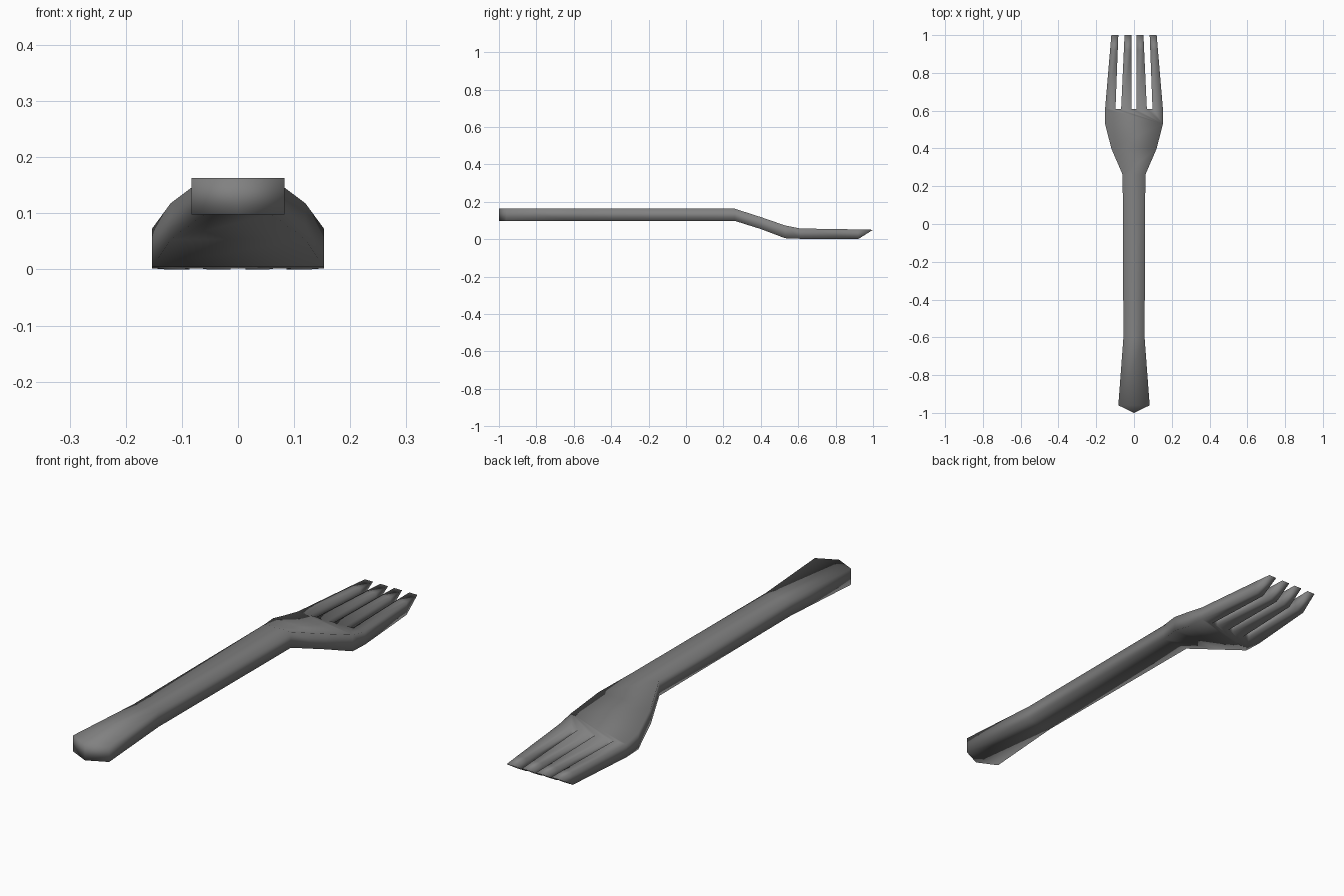
import bpy
import bmesh

cube = bpy.data.objects.get("Cube")
if cube:
    bpy.data.objects.remove(cube, do_unlink=True)

steel = bpy.data.materials.new("grey_steel")
steel.use_nodes = True
grey = (0.22, 0.22, 0.22, 1)
steel.diffuse_color = grey
steel.node_tree.nodes["Principled BSDF"].inputs["Base Color"].default_value = grey

bm = bmesh.new()
top_faces, partner = [], {}


def point(x, y, bottom, top):
    """Make a top vertex and remember the one below it."""
    v = bm.verts.new((x, y, top))
    partner[v] = bm.verts.new((x, y, bottom))
    return v


def plate(corners):
    """Make matching top and bottom faces."""
    top_faces.append(bm.faces.new(corners))
    bm.faces.new([partner[v] for v in reversed(corners)])


# Handle and neck: y, half width, bottom, top
stations = [
    (-0.96, 0.083, 0.098, 0.163),
    (-0.60, 0.056, 0.098, 0.163),
    (0.26, 0.060, 0.098, 0.163),
    (0.40, 0.120, 0.054, 0.118),
    (0.53, 0.153, 0.005, 0.073),
]
rows = [[point(s * w, y, b, t) for s in (-1, 1)] for y, w, b, t in stations]
for a, b in zip(rows, rows[1:]):
    plate([a[0], a[1], b[1], b[0]])

# Pointed handle end
end = point(0, -1, 0.098, 0.163)
plate([end, rows[0][1], rows[0][0]])

# Tines: inner and outer edge at the root and at the tip
root_x, tip_x = [0.013, 0.068, 0.098, 0.153], [0.014, 0.050, 0.083, 0.120]
root_x = [-x for x in reversed(root_x)] + root_x
tip_x = [-x for x in reversed(tip_x)] + tip_x


def tine_row(y, bottom, top):
    f = (y - 0.61) / 0.39
    return [point(r + (t - r) * f, y, bottom, top) for r, t in zip(root_x, tip_x)]


tines = [tine_row(0.61, 0.002, 0.057), tine_row(0.92, 0, 0.052), tine_row(1, 0.05, 0.05)]
plate(rows[-1] + tines[0][::-1])
for a, b in zip(tines, tines[1:]):
    for i in range(0, 8, 2):
        plate([a[i], a[i + 1], b[i + 1], b[i]])

# Side walls around the whole outline and between the tines
rim = [e for f in top_faces for e in f.edges if len(e.link_faces) == 1]
for e in rim:
    p, q = e.verts
    bm.faces.new([p, q, partner[q], partner[p]])

bmesh.ops.remove_doubles(bm, verts=bm.verts[:], dist=0.0005)
bmesh.ops.recalc_face_normals(bm, faces=bm.faces[:])
for f in bm.faces:
    f.smooth = True

mesh = bpy.data.meshes.new("fork")
bm.to_mesh(mesh)
bm.free()
mesh.materials.append(steel)
fork = bpy.data.objects.new("fork", mesh)
bpy.context.collection.objects.link(fork)
